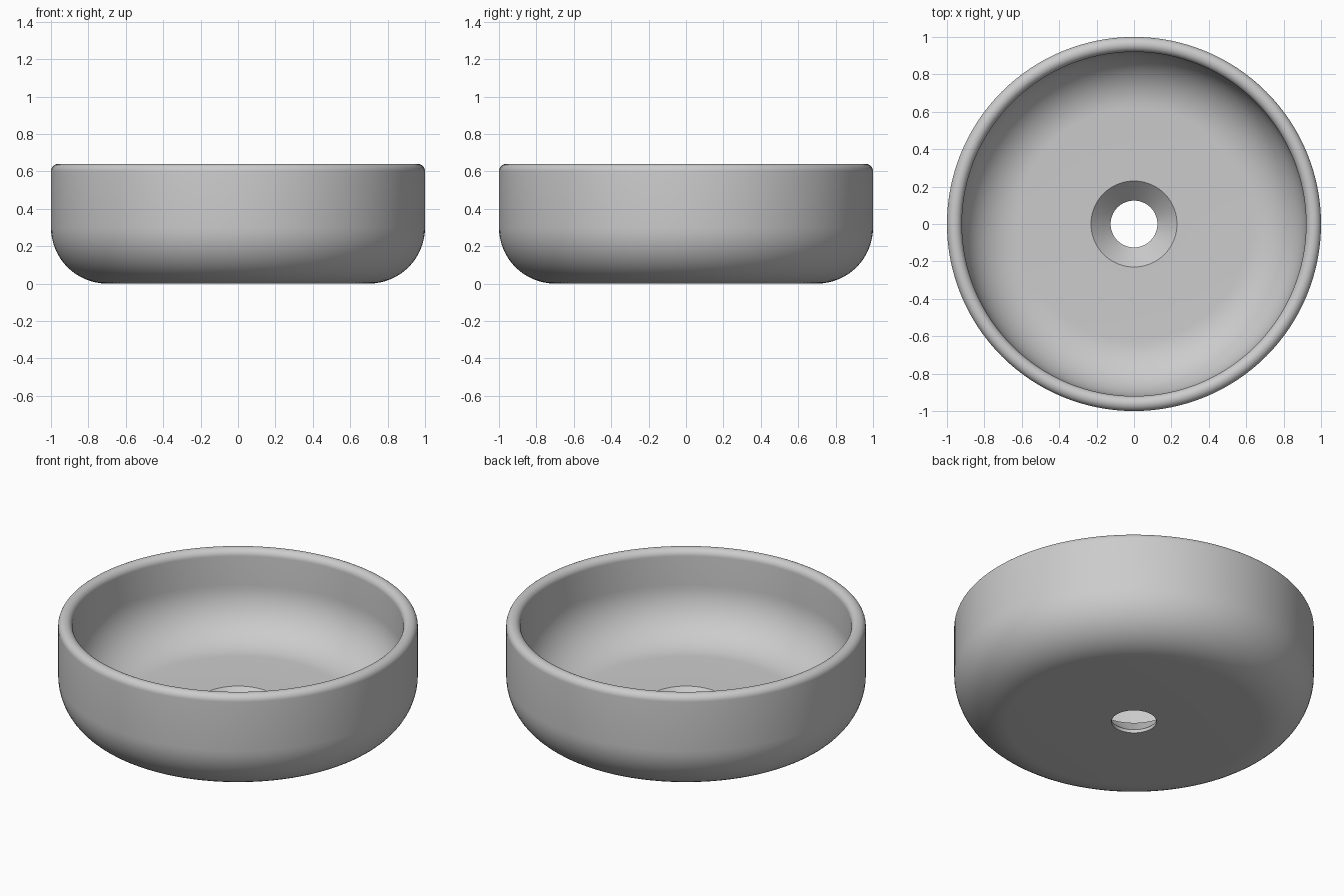
import bpy
import bmesh
from math import sin, cos, pi, radians

SEGMENTS = 128

cube = bpy.data.objects.get("Cube")
if cube:
    bpy.data.objects.remove(cube, do_unlink=True)


def arc(r, z, radius, start, end, steps):
    """Points on a circular arc in the radius/height plane, angles in degrees."""
    angles = [radians(start + (end - start) * i / steps) for i in range(steps + 1)]
    return [(r + radius * cos(a), z + radius * sin(a)) for a in angles]


def lathe(name, profile, material):
    """Revolve a closed profile around the z axis."""
    bm = bmesh.new()
    verts = [bm.verts.new((r, 0, z)) for r, z in profile]
    edges = [bm.edges.new((v, verts[i - 1])) for i, v in enumerate(verts)]
    bmesh.ops.spin(bm, geom=verts + edges, cent=(0, 0, 0), axis=(0, 0, 1),
                   angle=2 * pi, steps=SEGMENTS, use_merge=True)
    bmesh.ops.remove_doubles(bm, verts=bm.verts[:], dist=0.0001)
    bmesh.ops.recalc_face_normals(bm, faces=bm.faces[:])
    mesh = bpy.data.meshes.new(name)
    bm.to_mesh(mesh)
    bm.free()
    mesh.materials.append(material)
    obj = bpy.data.objects.new(name, mesh)
    bpy.context.collection.objects.link(obj)
    bpy.ops.object.select_all(action="DESELECT")
    obj.select_set(True)
    bpy.context.view_layer.objects.active = obj
    bpy.ops.object.shade_smooth_by_angle(angle=radians(30))
    return obj


# Glazed ceramic
ceramic = bpy.data.materials.new("light grey ceramic")
ceramic.use_nodes = True
colour = (0.6, 0.6, 0.6, 1)
ceramic.diffuse_color = colour
ceramic.node_tree.nodes["Principled BSDF"].inputs["Base Color"].default_value = colour

# Basin wall section: underside, outer curve, rounded rim, inner curve, drain
floor = 0.125
profile = [(0.125, 0)]
profile += arc(0.7, 0.3, 0.3, -90, 0, 16)
profile += arc(0.96, 0.6, 0.04, 0, 180, 16)
profile += arc(0.62, floor + 0.3, 0.3, 0, -90, 16)
profile += [(0.23, floor), (0.125, 0.02)]
lathe("basin", profile, ceramic)
